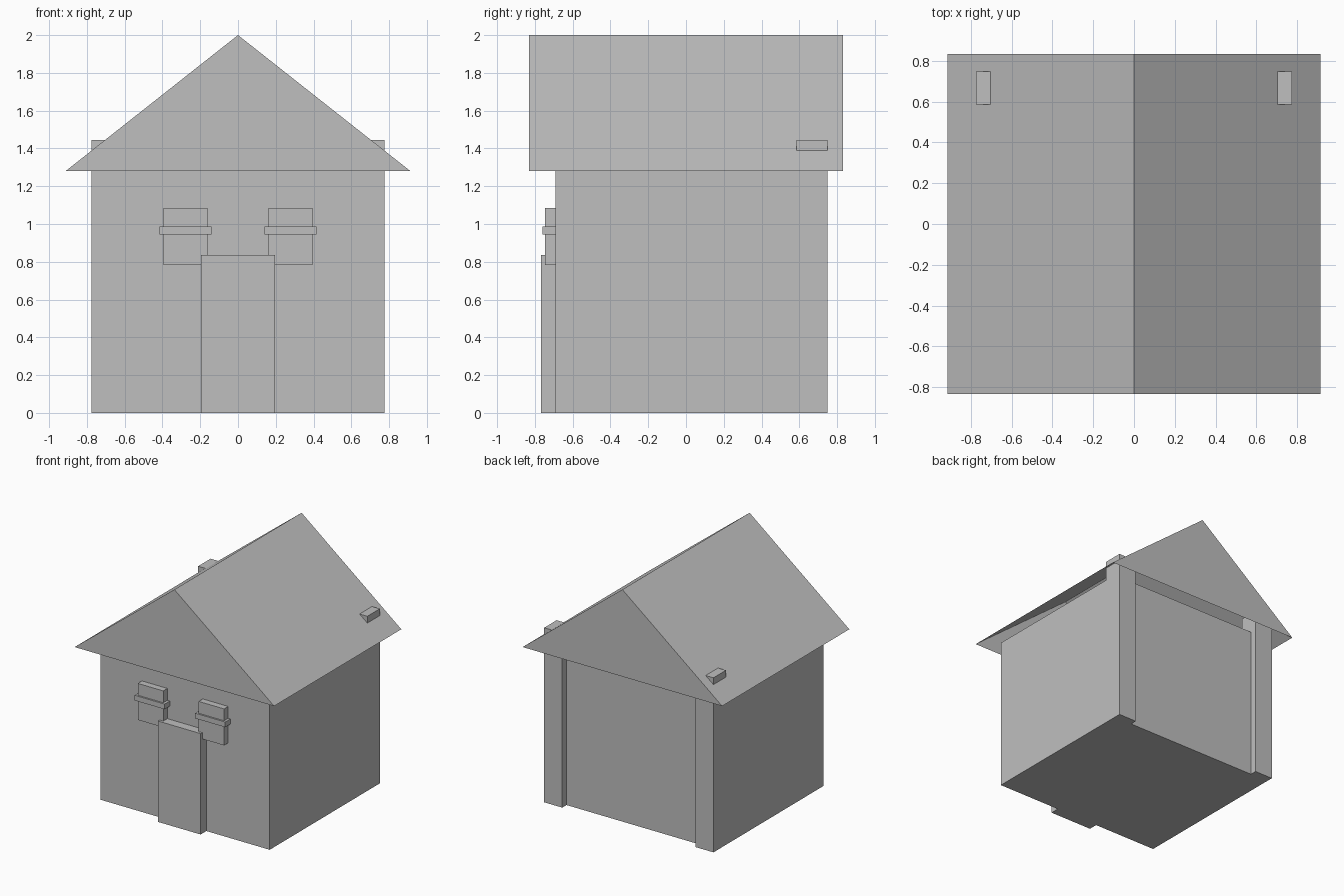
import bpy
import bmesh

cube = bpy.data.objects.get("Cube")
if cube:
    bpy.data.objects.remove(cube, do_unlink=True)

# Single plain grey
grey = bpy.data.materials.new("plain_grey")
grey.use_nodes = True
colour = (0.52, 0.52, 0.52, 1)
grey.diffuse_color = colour
grey.node_tree.nodes["Principled BSDF"].inputs["Base Color"].default_value = colour


def add_object(name, bm):
    mesh = bpy.data.meshes.new(name)
    bm.to_mesh(mesh)
    bm.free()
    mesh.materials.append(grey)
    obj = bpy.data.objects.new(name, mesh)
    bpy.context.scene.collection.objects.link(obj)
    return obj


def box(name, x, y, z):
    """Box spanning the given (low, high) ranges."""
    bm = bmesh.new()
    bmesh.ops.create_cube(bm, size=1)
    for v in bm.verts:
        v.co = [r[0] if c < 0 else r[1] for c, r in zip(v.co, (x, y, z))]
    return add_object(name, bm)


def gable_roof(name, half_width, half_depth, eave, ridge):
    """Thin roof shell: two slopes and two gables, open underneath."""
    bm = bmesh.new()
    profile = ((-half_width, eave), (half_width, eave), (0, ridge))
    front = [bm.verts.new((x, -half_depth, z)) for x, z in profile]
    back = [bm.verts.new((x, half_depth, z)) for x, z in profile]
    bm.faces.new(front)
    bm.faces.new(back[::-1])
    for a, b in ((1, 2), (2, 0)):
        bm.faces.new((front[a], back[a], back[b], front[b]))
    return add_object(name, bm)


# Walls, roof and door
wall_x, wall_y, eave = 0.775, 0.692, 1.28
box("walls", (-wall_x, wall_x), (-wall_y, wall_y), (0, eave))
gable_roof("roof", 0.913, 0.832, eave, 2.0)
box("door", (-0.195, 0.195), (-0.767, -wall_y), (0, 0.835))

# Mirrored windows, window bars and rear corner posts
for side, sign in (("left", 1), ("right", -1)):
    def span(low, high):
        return sorted((sign * low, sign * high))

    box(side + "_window", span(0.162, 0.395), (-0.746, -wall_y), (0.783, 1.085))
    box(side + "_window_bar", span(0.14, 0.415), (-0.76, -wall_y), (0.944, 0.987))
    box(side + "_rear_post", span(0.61, wall_x), (0.585, 0.748), (0, 1.445))
